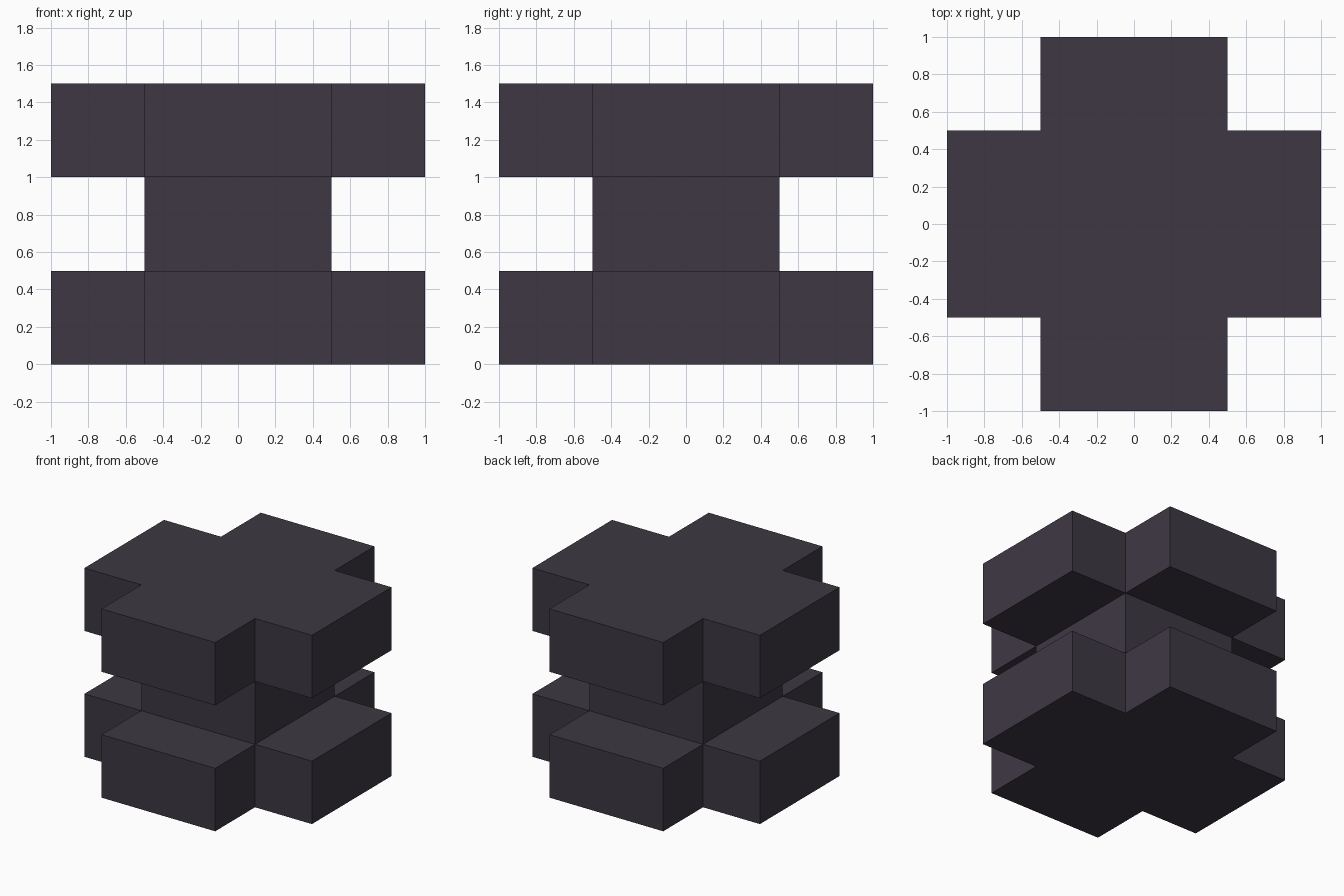
import bpy, bmesh

if "Cube" in bpy.data.objects:
    bpy.data.objects.remove(bpy.data.objects["Cube"])

# Single dark plum-grey colour
mat = bpy.data.materials.new("dark_plum_grey")
mat.diffuse_color = (0.048, 0.039, 0.055, 1.0)
mat.use_nodes = True
mat.node_tree.nodes["Principled BSDF"].inputs["Base Color"].default_value = mat.diffuse_color


def prism(name, outline, z0, z1, caps=True):
    """Extrude a flat outline from z0 up to z1."""
    bm = bmesh.new()
    low = [bm.verts.new((x, y, z0)) for x, y in outline]
    high = [bm.verts.new((x, y, z1)) for x, y in outline]
    n = len(outline)
    for i in range(n):
        j = (i + 1) % n
        bm.faces.new((low[i], low[j], high[j], high[i]))
    if caps:
        bm.faces.new(low[::-1])
        bm.faces.new(high)
    me = bpy.data.meshes.new(name)
    bm.to_mesh(me)
    bm.free()
    me.materials.append(mat)
    ob = bpy.data.objects.new(name, me)
    bpy.context.collection.objects.link(ob)
    return ob


# Cross outline: one arm's three corners turned through four quarter turns
cross, arm = [], [(0.5, -0.5), (1.0, -0.5), (1.0, 0.5)]
for _ in range(4):
    cross += arm
    arm = [(-y, x) for x, y in arm]
square = [(-0.5, -0.5), (0.5, -0.5), (0.5, 0.5), (-0.5, 0.5)]

# Two cross slabs joined by a square core
prism("lower_cross", cross, 0.0, 0.5)
prism("core_block", square, 0.5, 1.0, caps=False)
prism("upper_cross", cross, 1.0, 1.5)
